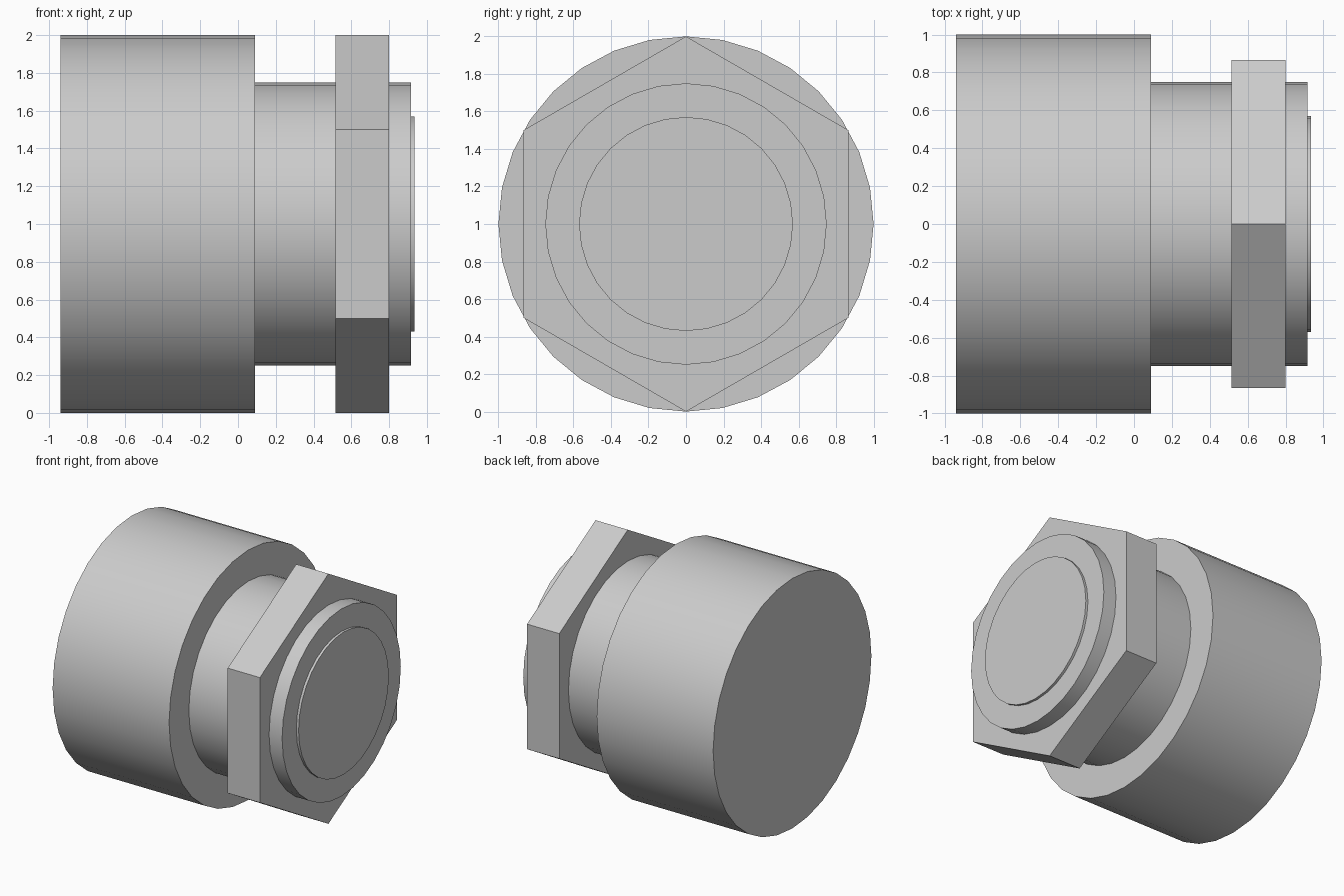
import bpy
import bmesh
from math import radians
from mathutils import Matrix

cube = bpy.data.objects.get("Cube")
if cube:
    bpy.data.objects.remove(cube, do_unlink=True)

# Single plain grey
GREY = (0.6, 0.6, 0.6, 1.0)
grey = bpy.data.materials.new("light_grey")
grey.use_nodes = True
grey.diffuse_color = GREY
grey.node_tree.nodes["Principled BSDF"].inputs["Base Color"].default_value = GREY


def disc(name, x0, x1, radius, sides=32):
    """Prism along the x axis, with one corner pointing straight up."""
    bm = bmesh.new()
    turn = Matrix.Rotation(radians(90), 4, "Y") @ Matrix.Rotation(radians(90), 4, "Z")
    bmesh.ops.create_cone(bm, cap_ends=True, segments=sides, radius1=radius,
                          radius2=radius, depth=x1 - x0, matrix=turn)
    mesh = bpy.data.meshes.new(name)
    bm.to_mesh(mesh)
    bm.free()
    mesh.materials.append(grey)
    obj = bpy.data.objects.new(name, mesh)
    obj.location = ((x0 + x1) / 2, 0, 1)
    bpy.context.collection.objects.link(obj)
    bpy.ops.object.select_all(action="DESELECT")
    obj.select_set(True)
    bpy.context.view_layer.objects.active = obj
    bpy.ops.object.shade_smooth_by_angle(angle=radians(30))
    return obj


# Wide body, narrower neck, hexagonal nut and raised end face
disc("main_body", -0.94, 0.09, 1.0)
disc("neck", 0.09, 0.915, 0.75)
disc("hex_nut", 0.515, 0.80, 1.0, sides=6)
disc("end_face", 0.915, 0.935, 0.57)
